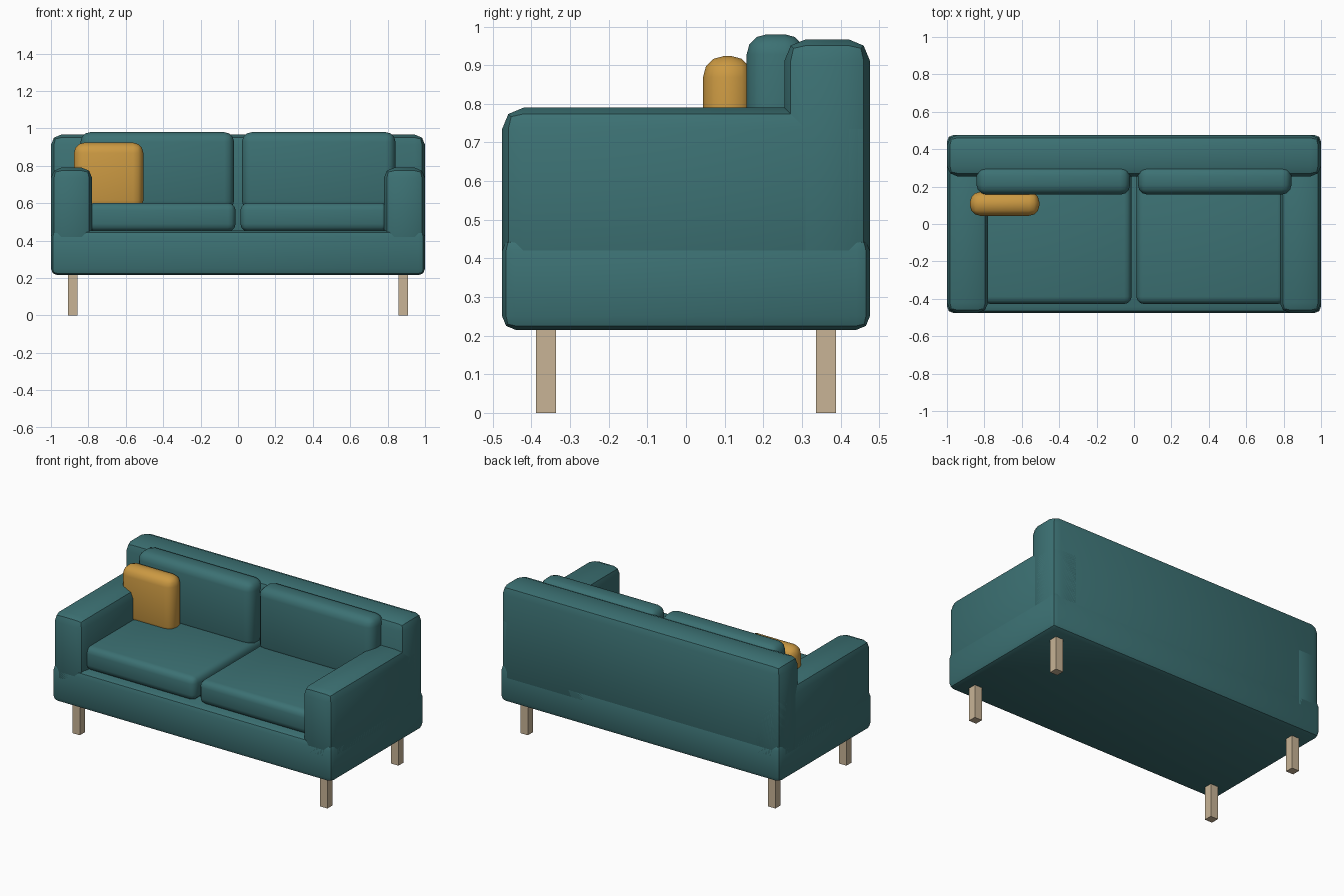
import bpy

if "Cube" in bpy.data.objects:
    bpy.data.objects.remove(bpy.data.objects["Cube"])


def material(name, rgb):
    m = bpy.data.materials.new(name)
    m.diffuse_color = (*rgb, 1.0)
    m.use_nodes = True
    m.node_tree.nodes["Principled BSDF"].inputs["Base Color"].default_value = m.diffuse_color
    return m


TEAL = material("teal fabric", (0.045, 0.165, 0.172))
GOLD = material("mustard fabric", (0.60, 0.32, 0.055))
WOOD = material("pale wood", (0.578, 0.456, 0.305))


def box(name, xs, ys, zs, mat, bevel=0.0, segments=2):
    """Box from its min/max ranges, optionally with soft rounded edges."""
    lo, hi = zip(xs, ys, zs)
    bpy.ops.mesh.primitive_cube_add(
        size=1, location=[(a + b) / 2 for a, b in zip(lo, hi)])
    ob = bpy.context.object
    ob.name = name
    ob.scale = [b - a for a, b in zip(lo, hi)]
    bpy.ops.object.transform_apply(location=False, rotation=False, scale=True)
    ob.data.materials.append(mat)
    if bevel:
        mod = ob.modifiers.new("soft edges", "BEVEL")
        mod.width = bevel
        mod.segments = segments
        bpy.ops.object.modifier_apply(modifier=mod.name)
        bpy.ops.object.shade_smooth_by_angle(angle=0.7)
    return ob


def span(side, a, b):
    """Range a..b mirrored to the given side of the centre."""
    return sorted((side * a, side * b))


# frame and backrest
box("base", (-1, 1), (-0.476, 0.476), (0.215, 0.455), TEAL, 0.035)
box("backrest", (-1, 1), (0.255, 0.476), (0.325, 0.967), TEAL, 0.055)

for side, word in ((-1, "left"), (1, "right")):
    # arms and cushions
    box(word + "_arm", span(side, 0.78, 1.0), (-0.476, 0.476),
        (0.325, 0.79), TEAL, 0.055)
    box(word + "_seat_cushion", span(side, 0.013, 0.807), (-0.428, 0.29),
        (0.45, 0.602), TEAL, 0.04, 3)
    box(word + "_back_cushion", span(side, 0.021, 0.842), (0.157, 0.308),
        (0.56, 0.98), TEAL, 0.052, 3)
    # legs
    for y, end in ((-0.362, "front"), (0.362, "back")):
        box(f"{word}_{end}_leg", span(side, 0.857, 0.91),
            (y - 0.026, y + 0.026), (0, 0.24), WOOD)

# throw pillow
box("throw_pillow", (-0.877, -0.506), (0.044, 0.172), (0.56, 0.924),
    GOLD, 0.055, 3)
